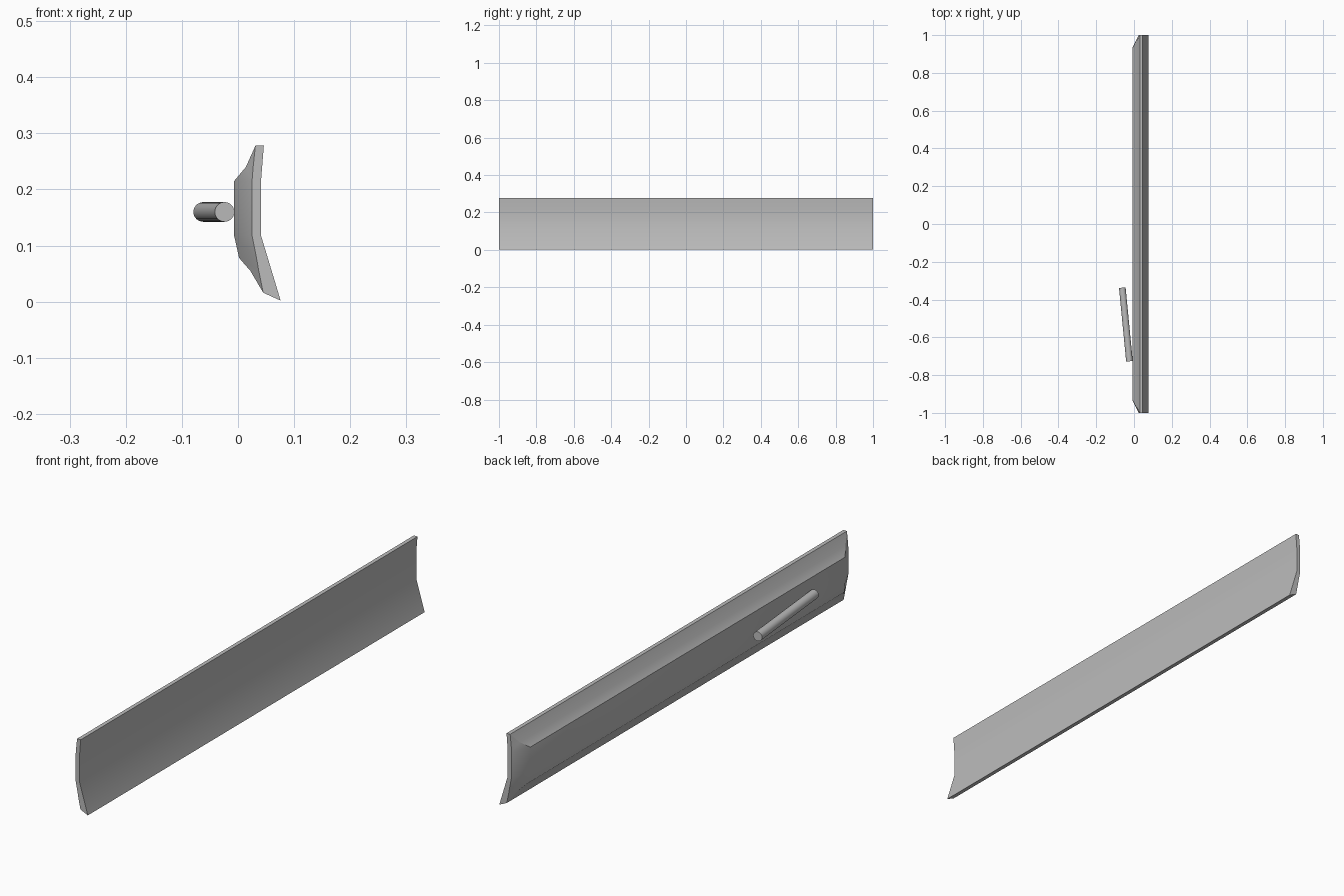
import bpy, bmesh, math
from mathutils import Vector

cube = bpy.data.objects.get("Cube")
if cube:
    bpy.data.objects.remove(cube)

# One grey finish for everything
grey = bpy.data.materials.new("plain_grey")
grey.use_nodes = True
colour = (0.5, 0.5, 0.5, 1)
grey.diffuse_color = colour
grey.node_tree.nodes["Principled BSDF"].inputs["Base Color"].default_value = colour


def finish(name, bm, angle):
    bmesh.ops.remove_doubles(bm, verts=bm.verts, dist=1e-5)
    bmesh.ops.recalc_face_normals(bm, faces=bm.faces)
    mesh = bpy.data.meshes.new(name)
    bm.to_mesh(mesh)
    bm.free()
    mesh.materials.append(grey)
    obj = bpy.data.objects.new(name, mesh)
    bpy.context.collection.objects.link(obj)
    bpy.ops.object.select_all(action='DESELECT')
    obj.select_set(True)
    bpy.context.view_layer.objects.active = obj
    bpy.ops.object.shade_smooth_by_angle(angle=math.radians(angle))
    return obj


# Curved face of the panel (x, z), top to bottom
outer = [(0.046, 0.278), (0.041, 0.215), (0.041, 0.118), (0.076, 0.002)]
# Raised back of the panel (x, z, half length), top to bottom
raised = [(0.031, 0.278, 1), (0.014, 0.24, 0.967), (-0.007, 0.215, 0.935),
          (-0.007, 0.118, 0.935), (0.002, 0.078, 0.942),
          (0.022, 0.055, 0.968), (0.045, 0.016, 1)]
# Thin rim that the raised back slopes down to at each end (x, z)
rim = [(0.031, 0.278), (0.027, 0.24), (0.025, 0.215), (0.025, 0.118),
       (0.033, 0.078), (0.037, 0.055), (0.045, 0.016)]

bm = bmesh.new()


def strip(a, b):
    """Join two rows of points with quads, or triangles where they meet."""
    for i in range(len(a) - 1):
        loop = []
        for p in (a[i], a[i + 1], b[i + 1], b[i]):
            if p not in loop:
                loop.append(p)
        if len(loop) > 2:
            bm.faces.new([bm.verts.new(p) for p in loop])


ends = {}
for s in (-1, 1):
    front_row = [(x, s, z) for x, z in outer]
    back_row = [(x, s * y, z) for x, z, y in raised]
    rim_row = [(x, s, z) for x, z in rim]
    strip(back_row, rim_row)
    bm.faces.new([bm.verts.new(p) for p in front_row + rim_row[::-1]])
    ends[s] = front_row, back_row

# Long faces between the two ends, with the top and bottom edges
for a, b in zip(ends[-1], ends[1]):
    strip(a, b)
for i in (0, -1):
    strip([ends[-1][0][i], ends[-1][1][i]], [ends[1][0][i], ends[1][1][i]])
finish("curved_panel", bm, 27)

# Slanted round bar behind the panel
start, end = Vector((-0.024, -0.727, 0.16)), Vector((-0.062, -0.337, 0.16))
axis = end - start
bm = bmesh.new()
bmesh.ops.create_cone(bm, cap_ends=True, segments=32, radius1=0.0175,
                      radius2=0.0175, depth=axis.length)
bar = finish("round_bar", bm, 30)
bar.rotation_euler = axis.to_track_quat('Z', 'Y').to_euler()
bar.location = (start + end) / 2
